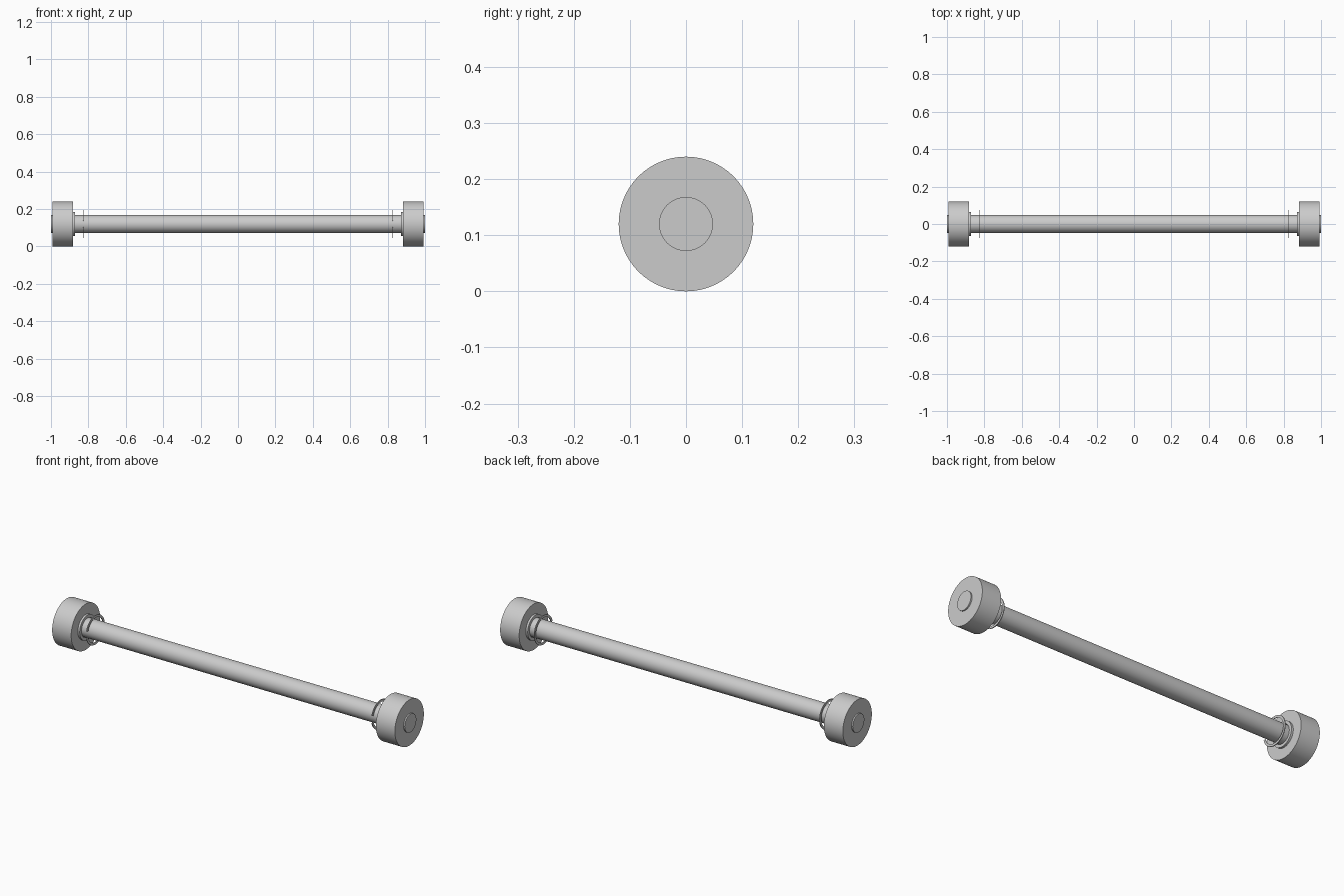
import bpy, math
from mathutils import Matrix

if "Cube" in bpy.data.objects:
    bpy.data.objects.remove(bpy.data.objects["Cube"], do_unlink=True)

grey = bpy.data.materials.new("plain grey")
grey.use_nodes = True
colour = (0.6, 0.6, 0.6, 1)
grey.diffuse_color = colour
grey.node_tree.nodes["Principled BSDF"].inputs["Base Color"].default_value = colour

AXLE_Z, AXLE_R, SIDES = 0.12, 0.048, 64


def ring(name, x0, x1, inner, outer, gap=0.0, facing=0.0):
    """Band around the axle, from x0 to x1; an angular gap makes it a clip."""
    steps = SIDES if gap == 0 else SIDES + 1
    profile = [(x0, inner), (x1, inner), (x1, outer), (x0, outer)]
    verts, faces = [], []
    for i in range(steps):
        a = facing + gap / 2 + (math.tau - gap) * i / SIDES
        verts += [(x, r * math.cos(a), r * math.sin(a)) for x, r in profile]
    for i in range(SIDES):
        a, b = 4 * i, 4 * ((i + 1) % steps)
        for j in range(4):
            k = (j + 1) % 4
            faces.append((a + j, a + k, b + k, b + j))
    if gap:
        faces += [(3, 2, 1, 0), tuple(4 * SIDES + j for j in range(4))]
    mesh = bpy.data.meshes.new(name)
    mesh.from_pydata(verts, [], faces)
    obj = bpy.data.objects.new(name, mesh)
    bpy.context.collection.objects.link(obj)
    obj.location.z = AXLE_Z
    return finish(obj)


def finish(obj):
    obj.data.materials.append(grey)
    bpy.ops.object.select_all(action='DESELECT')
    obj.select_set(True)
    bpy.context.view_layer.objects.active = obj
    bpy.ops.object.mode_set(mode='EDIT')
    bpy.ops.mesh.select_all(action='SELECT')
    bpy.ops.mesh.normals_make_consistent(inside=False)
    bpy.ops.object.mode_set(mode='OBJECT')
    bpy.ops.object.shade_smooth_by_angle(angle=math.radians(30))
    return obj


# Axle running through both wheels
bpy.ops.mesh.primitive_cylinder_add(vertices=SIDES, radius=AXLE_R, depth=2,
                                    location=(0, 0, AXLE_Z))
axle = bpy.context.object
axle.name = "axle"
axle.data.transform(Matrix.Rotation(math.pi / 2, 4, 'Y'))
finish(axle)

# Wheel, washer and retaining clip at each end
for side, s in (("right", -1), ("left", 1)):
    ring(side + "_wheel", s * 0.883, s * 0.993, AXLE_R, 0.12)
    ring(side + "_washer", s * 0.872, s * 0.883, 0.05, 0.065)
    ring(side + "_clip", s * 0.825, s * 0.829, 0.064, 0.076, 0.5, math.pi)
